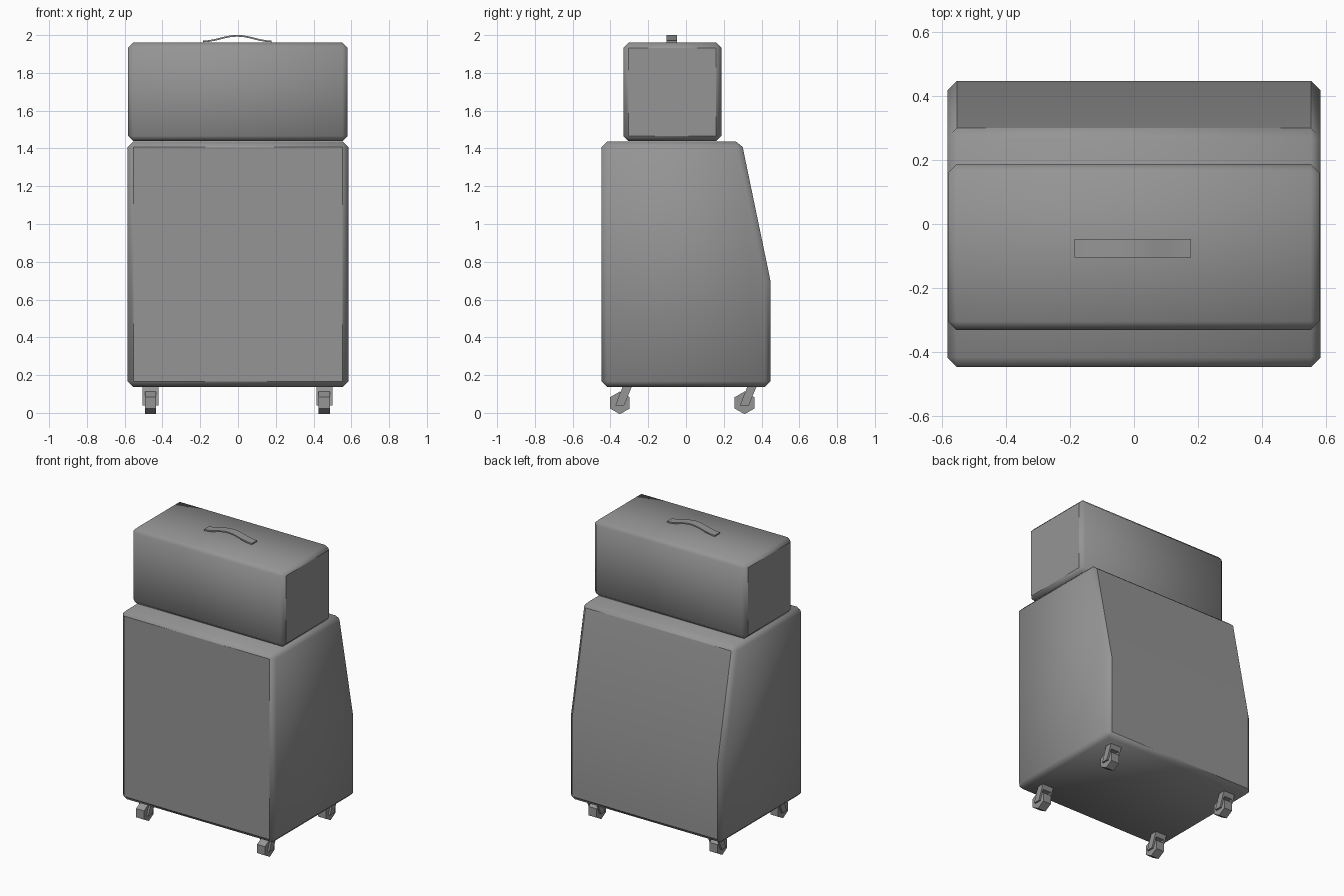
import bpy, bmesh, math
from mathutils import Matrix

cube = bpy.data.objects.get("Cube")
if cube:
    bpy.data.objects.remove(cube, do_unlink=True)

GREY = (0.3, 0.3, 0.3, 1)
grey = bpy.data.materials.new("plain grey")
grey.use_nodes = True
grey.diffuse_color = GREY
grey.node_tree.nodes["Principled BSDF"].inputs["Base Color"].default_value = GREY


def prism(bm, profile, x0, x1):
    """Extrude a (y, z) profile along x."""
    ends = [[bm.verts.new((x, y, z)) for y, z in profile] for x in (x0, x1)]
    n = len(profile)
    for i in range(n):
        j = (i + 1) % n
        bm.faces.new((ends[0][i], ends[0][j], ends[1][j], ends[1][i]))
    for end in ends:
        bm.faces.new(end)
    bmesh.ops.recalc_face_normals(bm, faces=bm.faces)


def chamfer(bm, width):
    """Chamfer every edge sharper than a shallow fold."""
    edges = [e for e in bm.edges if e.calc_face_angle() > math.radians(30)]
    bmesh.ops.bevel(bm, geom=edges, offset=width, segments=1,
                    affect='EDGES', profile=0.5)
    bm.normal_update()


def finish(name, bm, smooth=False, is_sharp=None):
    for f in bm.faces:
        f.smooth = smooth
    if is_sharp:
        for e in bm.edges:
            e.smooth = not is_sharp(*[f.normal for f in e.link_faces])
    mesh = bpy.data.meshes.new(name)
    bm.to_mesh(mesh)
    bm.free()
    mesh.materials.append(grey)
    obj = bpy.data.objects.new(name, mesh)
    bpy.context.collection.objects.link(obj)
    return obj


# Lower cabinet with sloping upper back; creases around front and back panels
bm = bmesh.new()
prism(bm, [(-0.447, 0.137), (0.447, 0.137), (0.447, 0.70),
           (0.294, 1.437), (-0.447, 1.437)], -0.584, 0.584)
chamfer(bm, 0.03)
finish("cabinet", bm, True, lambda a, b: (abs(a.y) > 0.8) != (abs(b.y) > 0.8))


# Upper box; creases around the ends and along the front and back panels
def box_crease(a, b):
    end = abs(a.x) > 0.9 or abs(b.x) > 0.9
    lip = any(abs(p.y) > 0.9 and abs(q.z) > 0.5 for p, q in ((a, b), (b, a)))
    return end or lip


bm = bmesh.new()
prism(bm, [(-0.332, 1.439), (0.187, 1.439), (0.187, 1.96), (-0.332, 1.96)],
      -0.582, 0.58)
chamfer(bm, 0.027)
finish("upper_box", bm, True, box_crease)

# Arched carrying strap
bm = bmesh.new()
STEPS = 12
rows = []
for i in range(STEPS + 1):
    t = i / STEPS
    x = -0.186 + 0.364 * t
    z = 1.962 + 0.03 * (0.5 - 0.5 * math.cos(2 * math.pi * t))
    rows.append([bm.verts.new((x, y, z + h)) for y, h in
                 ((-0.104, 0), (-0.047, 0), (-0.047, 0.009), (-0.104, 0.009))])
for a, b in zip(rows, rows[1:]):
    for k in range(4):
        m = (k + 1) % 4
        bm.faces.new((a[k], a[m], b[m], b[k]))
bm.faces.new(rows[0])
bm.faces.new(rows[-1])
bmesh.ops.recalc_face_normals(bm, faces=bm.faces)
finish("handle", bm, True, lambda a, b: a.angle(b) > math.radians(40))

# Four casters: hexagonal wheel held by a leaning fork
for end, y in (("front", -0.35), ("back", 0.31)):
    for side, x in (("right", -0.463), ("left", 0.457)):
        bm = bmesh.new()
        bmesh.ops.create_cone(
            bm, cap_ends=True, segments=6, radius1=0.06, radius2=0.06, depth=0.06,
            matrix=Matrix.Translation((x, y, 0.053)) @ Matrix.Rotation(math.pi / 2, 4, 'Y')
            @ Matrix.Rotation(math.pi / 2, 4, 'Z'))
        finish(f"{end}_{side}_wheel", bm)

        bm = bmesh.new()
        leg = [(y - 0.024, 0.038), (y + 0.022, 0.038),
               (y + 0.052, 0.112), (y + 0.003, 0.112)]
        for s in (-1, 1):
            prism(bm, leg, x + s * 0.03, x + s * 0.042)
        bridge = [(y + 0.003, 0.108), (y + 0.05, 0.108),
                  (y + 0.064, 0.14), (y + 0.015, 0.14)]
        prism(bm, bridge, x - 0.042, x + 0.042)
        finish(f"{end}_{side}_fork", bm)
